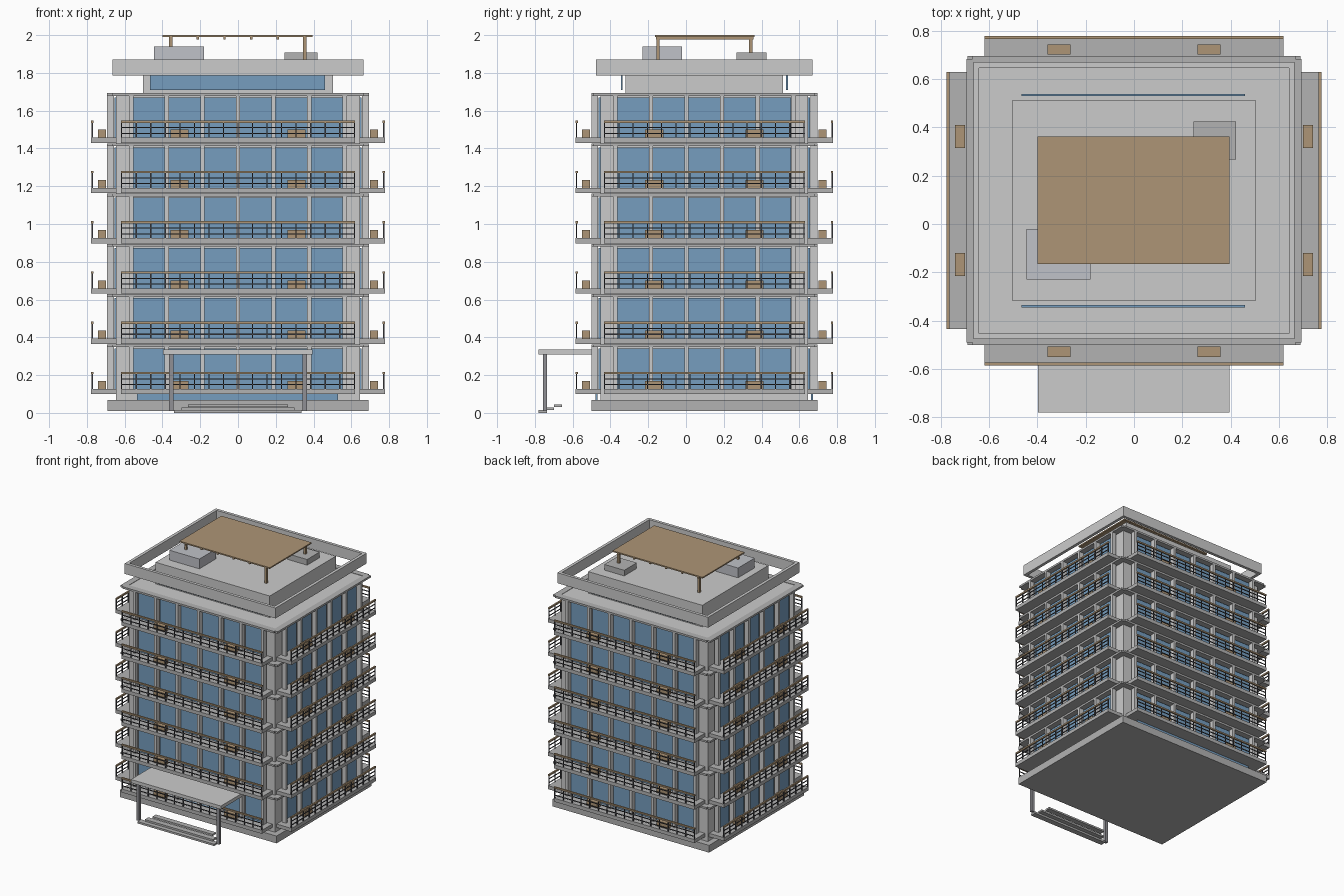
import bpy, bmesh
from mathutils import Matrix, Vector

if "Cube" in bpy.data.objects:
    bpy.data.objects.remove(bpy.data.objects["Cube"])

CY, HX, HY = 0.097, 0.645, 0.55     # body centre in y, half sizes
PITCH, FLOORS = 0.266, 6


def mat(name, c):
    m = bpy.data.materials.new(name)
    m.diffuse_color = (*c, 1)
    m.use_nodes = True
    m.node_tree.nodes["Principled BSDF"].inputs["Base Color"].default_value = m.diffuse_color
    return m


LIGHT = mat("light_concrete", (0.68, 0.69, 0.66))
MID = mat("grey_concrete", (0.45, 0.45, 0.45))
GLASS = mat("glass", (0.18, 0.34, 0.52))
WOOD = mat("timber", (0.42, 0.30, 0.18))
DARK = mat("dark_metal", (0.07, 0.07, 0.08))
STEEL = mat("steel", (0.28, 0.28, 0.30))
PALE = mat("pale_metal", (0.53, 0.54, 0.58))


def part(name, boxes, material):
    """One object made of boxes given as (x0, x1, y0, y1, z0, z1)."""
    bm = bmesh.new()
    for x0, x1, y0, y1, z0, z1 in boxes:
        c = Vector((x0 + x1, y0 + y1, z0 + z1)) / 2
        s = (abs(x1 - x0), abs(y1 - y0), abs(z1 - z0), 1)
        bmesh.ops.create_cube(bm, size=1, matrix=Matrix.Translation(c) @ Matrix.Diagonal(s))
    me = bpy.data.meshes.new(name)
    bm.to_mesh(me)
    bm.free()
    me.materials.append(material)
    ob = bpy.data.objects.new(name, me)
    bpy.context.collection.objects.link(ob)
    return ob


def on_side(side, u0, u1, d0, d1, z0, z1):
    """Box on a facade: u runs along it, d is distance out from the body."""
    axis, s = side
    if axis == "y":
        a, b = sorted((CY + s * (HY + d0), CY + s * (HY + d1)))
        return (u0, u1, a, b, z0, z1)
    a, b = sorted((s * (HX + d0), s * (HX + d1)))
    return (a, b, CY + u0, CY + u1, z0, z1)


# plinth and main body
part("plinth", [(-0.69, 0.69, CY - 0.598, CY + 0.598, 0.01, 0.068)], MID)
part("body", [(-HX, HX, CY - HY, CY + HY, 0.06, 1.69)], LIGHT)

# four facades: (side, bays, half slab length, half band length)
facades = {
    "front": (("y", -1), 6, 0.62, 0.668),
    "back": (("y", 1), 6, 0.62, 0.668),
    "left": (("x", -1), 5, 0.532, 0.587),
    "right": (("x", 1), 5, 0.532, 0.587),
}
for name, (side, bays, half, band) in facades.items():
    slabs, bands, glass, fins, tops, bars, pots = [], [], [], [], [], [], []
    w = 0.1885
    for f in range(FLOORS):
        z = 0.127 + f * PITCH

        def box(*a):
            return on_side(side, *a)

        slabs.append(box(-half, half, 0, 0.132, z - 0.028, z))
        bands.append(box(-band, band, 0, 0.048, z + 0.221, z + 0.236))
        # glazing and fins
        for i in range(bays):
            u = (i - (bays - 1) / 2) * w
            glass.append(box(u - 0.083, u + 0.083, -0.01, 0.01, z, z + 0.214))
        for i in range(bays + 1):
            u = (i - bays / 2) * w
            fins.append(box(u - 0.011, u + 0.011, 0.012, 0.048, z, z + 0.221))
        # railing
        tops.append(box(-half, half, 0.12, 0.132, z + 0.078, z + 0.09))
        for h in (0.02, 0.05):
            bars.append(box(-half, half, 0.124, 0.129, z + h, z + h + 0.006))
        n = 16 if bays == 6 else 14
        for i in range(n + 1):
            u = -half + 0.004 + i * (2 * half - 0.008) / n
            bars.append(box(u - 0.003, u + 0.003, 0.123, 0.13, z, z + 0.08))
        # planters
        c = 0.31 if bays == 6 else 0.265
        for u in (-c, c):
            pots.append(box(u - 0.048, u + 0.048, 0.055, 0.097, z, z + 0.043))
    part(name + "_balcony_slabs", slabs, MID)
    part(name + "_floor_bands", bands, MID)
    part(name + "_windows", glass, GLASS)
    part(name + "_fins", fins, LIGHT)
    part(name + "_handrails", tops, WOOD)
    part(name + "_railing_bars", bars, DARK)
    part(name + "_planters", pots, WOOD)

# ground floor glazing
part("lobby_glass", [on_side(("y", s), -0.535, 0.53, 0.016, 0.026, 0.068, 0.127)
                     for s in (-1, 1)], GLASS)

# entrance canopy, posts and steps
part("canopy", [(-0.398, 0.395, -0.78, -0.465, 0.308, 0.335)], LIGHT)
part("canopy_posts", [(x - 0.012, x + 0.012, -0.757, -0.735, 0.01, 0.31)
                      for x in (-0.353, 0.353)], STEEL)
part("entrance_steps", [(-0.34, 0.335, -0.78, -0.735, 0, 0.015),
                        (-0.30, 0.30, -0.745, -0.70, 0.015, 0.029),
                        (-0.265, 0.265, -0.70, -0.657, 0.03, 0.044)], MID)

# penthouse with strip windows
part("penthouse", [(-0.503, 0.503, CY - 0.416, CY + 0.416, 1.69, 1.862)], LIGHT)
part("penthouse_windows", [(-0.465, 0.46, CY + s * 0.437 - 0.005, CY + s * 0.437 + 0.005, 1.71, 1.785)
                           for s in (-1, 1)], GLASS)

# open parapet ring
X, Y, T = 0.665, 0.574, 0.024
part("parapet_ring",
     [(-X, X, CY + s * (Y - T / 2) - T / 2, CY + s * (Y - T / 2) + T / 2, 1.787, 1.87) for s in (-1, 1)] +
     [(s * (X - T / 2) - T / 2, s * (X - T / 2) + T / 2, CY - Y + T, CY + Y - T, 1.787, 1.87) for s in (-1, 1)],
     LIGHT)

# roof plant boxes
part("plant_box_large", [(-0.445, -0.18, -0.23, -0.02, 1.86, 1.94)], PALE)
part("plant_box_small", [(0.247, 0.422, 0.268, 0.425, 1.86, 1.907)], MID)

# roof pergola
part("pergola_roof", [(-0.4, 0.395, -0.165, 0.362, 1.99, 2.0)], WOOD)
part("pergola_joists", [(-0.355 + i * 0.1415 - 0.006, -0.355 + i * 0.1415 + 0.006, -0.16, 0.357, 1.977, 1.991)
                        for i in range(6)], WOOD)
part("pergola_posts", [(x - 0.009, x + 0.009, y - 0.009, y + 0.009, 1.86, 1.991)
                       for x in (-0.355, 0.353) for y in (-0.148, 0.342)], WOOD)
